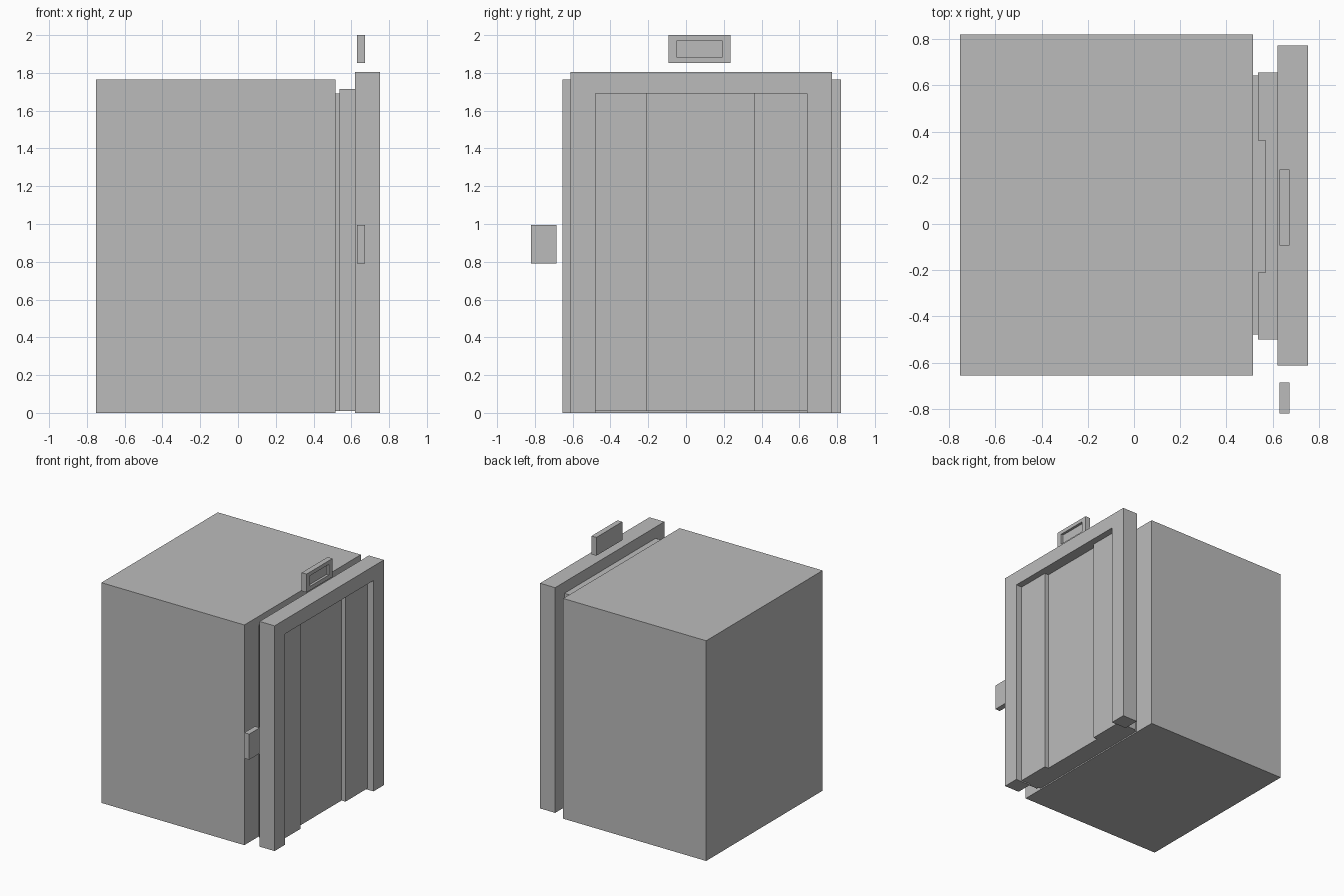
import bpy
import bmesh

cube = bpy.data.objects.get("Cube")
if cube:
    bpy.data.objects.remove(cube, do_unlink=True)

# One plain grey for every part
grey = bpy.data.materials.new("plain_grey")
grey.use_nodes = True
colour = (0.5, 0.5, 0.5, 1)
grey.diffuse_color = colour
grey.node_tree.nodes["Principled BSDF"].inputs["Base Color"].default_value = colour


def add_object(name, bm):
    bmesh.ops.recalc_face_normals(bm, faces=bm.faces)
    mesh = bpy.data.meshes.new(name)
    bm.to_mesh(mesh)
    bm.free()
    mesh.materials.append(grey)
    obj = bpy.data.objects.new(name, mesh)
    bpy.context.collection.objects.link(obj)
    return obj


def box(name, xs, ys, zs):
    bm = bmesh.new()
    bmesh.ops.create_cube(bm, size=1)
    for v in bm.verts:
        v.co = [r[0] + (c + 0.5) * (r[1] - r[0]) for c, r in zip(v.co, (xs, ys, zs))]
    return add_object(name, bm)


def prism(name, outline, x0, x1):
    """Extrude a y-z outline along x."""
    bm = bmesh.new()
    face = bm.faces.new([bm.verts.new((x0, y, z)) for y, z in outline])
    out = bmesh.ops.extrude_face_region(bm, geom=[face])
    moved = [g for g in out["geom"] if isinstance(g, bmesh.types.BMVert)]
    bmesh.ops.translate(bm, verts=moved, vec=(x1 - x0, 0, 0))
    return add_object(name, bm)


# Lift car
box("cabin", (-0.753, 0.515), (-0.655, 0.82), (0, 1.765))

# Car doors: thin side leaves and a thicker centre
seam_a, seam_b = -0.21, 0.362
car_z = (0.01, 1.69)
box("cabin_door_right", (0.515, 0.537), (-0.478, seam_a), car_z)
box("cabin_door_centre", (0.515, 0.57), (seam_a, seam_b), car_z)
box("cabin_door_left", (0.515, 0.537), (seam_b, 0.643), car_z)

# Landing doors: side leaves stand proud of the centre
landing_z = (0.01, 1.715)
box("landing_door_right", (0.537, 0.70), (-0.5, seam_a), landing_z)
box("landing_door_centre", (0.57, 0.665), (seam_a, seam_b), landing_z)
box("landing_door_left", (0.537, 0.70), (seam_b, 0.655), landing_z)

# Door surround, open at the floor
prism("door_frame", [(-0.612, 0), (-0.48, 0), (-0.48, 1.69), (0.64, 1.69),
                     (0.64, 0), (0.772, 0), (0.772, 1.805), (-0.612, 1.805)], 0.62, 0.753)

# Call panel beside the frame
box("call_panel", (0.63, 0.673), (-0.82, -0.686), (0.79, 0.995))

# Floor indicator with a recessed screen
sign = box("floor_indicator", (0.63, 0.673), (-0.093, 0.235), (1.853, 2.0))
bm = bmesh.new()
bm.from_mesh(sign.data)
front = max(bm.faces, key=lambda f: f.calc_center_median().x)
bmesh.ops.inset_region(bm, faces=[front], thickness=0.042, use_even_offset=True)
for v in front.verts:
    v.co.z = 1.885 if v.co.z < 1.92 else 1.97
inner = bmesh.ops.extrude_face_region(bm, geom=[front])
bmesh.ops.translate(bm, vec=(-0.02, 0, 0),
                    verts=[g for g in inner["geom"] if isinstance(g, bmesh.types.BMVert)])
if front.is_valid:
    bmesh.ops.delete(bm, geom=[front], context="FACES_ONLY")
bmesh.ops.recalc_face_normals(bm, faces=bm.faces)
bm.to_mesh(sign.data)
bm.free()
